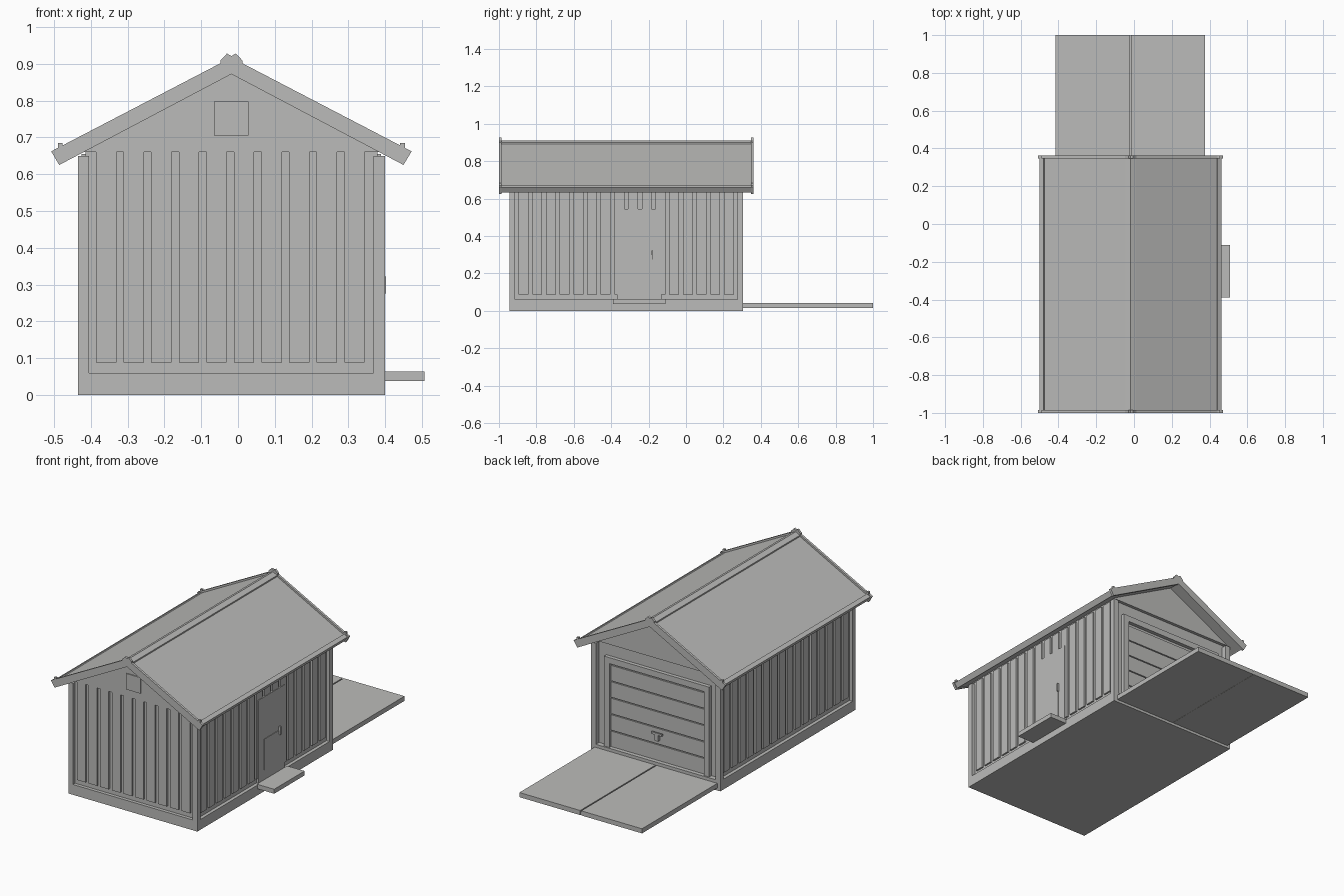
import bpy, bmesh

if "Cube" in bpy.data.objects:
    bpy.data.objects.remove(bpy.data.objects["Cube"])

CX = -0.018               # centre line of the building
HW = 0.417                # half width of the foundation
Y0, Y1 = -0.945, 0.305    # front and back of the foundation

grey = bpy.data.materials.new("plain grey")
grey.diffuse_color = (0.5, 0.5, 0.49, 1)
grey.use_nodes = True
grey.node_tree.nodes["Principled BSDF"].inputs["Base Color"].default_value = grey.diffuse_color


def finish(name, bm):
    bmesh.ops.recalc_face_normals(bm, faces=bm.faces)
    me = bpy.data.meshes.new(name)
    bm.to_mesh(me)
    bm.free()
    me.materials.append(grey)
    ob = bpy.data.objects.new(name, me)
    bpy.context.collection.objects.link(ob)
    return ob


def add_prism(bm, pts, y0, y1):
    """Extrude an x-z outline along y."""
    face = bm.faces.new([bm.verts.new((x, y0, z)) for x, z in pts])
    ext = bmesh.ops.extrude_face_region(bm, geom=[face], use_keep_orig=True)
    verts = [v for v in ext["geom"] if isinstance(v, bmesh.types.BMVert)]
    bmesh.ops.translate(bm, vec=(0, y1 - y0, 0), verts=verts)


def add_box(bm, x0, x1, y0, y1, z0, z1):
    add_prism(bm, [(x0, z0), (x1, z0), (x1, z1), (x0, z1)], y0, y1)


def boxes(name, *dims):
    bm = bmesh.new()
    for d in dims:
        add_box(bm, *d)
    return finish(name, bm)


def gabled(name, half, y0, y1):
    """Mirrored prism(s) from (distance from centre line, z) outlines."""
    bm = bmesh.new()
    for s in (-1, 1):
        for pts in half:
            add_prism(bm, [(CX + s * d, z) for d, z in pts], y0, y1)
    return finish(name, bm)


# foundation and recessed wall core
boxes("foundation", (CX - HW, CX + HW, Y0, Y1, 0, 0.06))
core = bmesh.new()
add_prism(core, [(CX - 0.397, 0.05), (CX + 0.397, 0.05), (CX + 0.397, 0.67),
                 (CX, 0.88), (CX - 0.397, 0.67)], Y0 + 0.02, Y1 - 0.03)
finish("wall_core", core)

# corner posts
boxes("corner_posts", *[(min(a, b), max(a, b), y, y + 0.03, 0.06, 0.65)
                        for a, b in ((CX - HW, CX - HW + 0.03), (CX + HW, CX + HW - 0.03))
                        for y in (Y0, Y1 - 0.03)])

# plain gables, flush with the boards
for name, y0, y1 in (("front_gable", Y0 + 0.01, Y0 + 0.04), ("back_gable", Y1 - 0.05, Y1 - 0.012)):
    gabled(name, [[(0, 0.66), (0.4, 0.66), (0.4, 0.668), (0, 0.88)]], y0, y1)

# front wall boards with grooves between
boxes("front_boards", *[(-0.386 + i * 0.075, -0.331 + i * 0.075, Y0 + 0.01, Y0 + 0.03, 0.088, 0.665)
                        for i in range(10)])

# side wall boards, skipping the door on the right
DY0, DY1 = -0.37, -0.13
left, right = [], []
for i in range(16):
    a = Y0 + 0.05 + i * 0.0732
    b = a + 0.053
    left.append((CX - 0.407, CX - 0.39, a, b, 0.088, 0.655))
    x = (CX + 0.39, CX + 0.407)
    if b <= DY0 or a >= DY1:
        right.append((*x, a, b, 0.088, 0.655))
    else:
        right.append((*x, a, b, 0.545, 0.655))
        if a < DY0:
            right.append((*x, a, DY0, 0.088, 0.545))
        if b > DY1:
            right.append((*x, DY1, b, 0.088, 0.545))
boxes("left_boards", *left)
boxes("right_boards", *right)

# side door with lower panel, handle and step
boxes("side_door", (CX + 0.39, CX + 0.410, DY0, DY1, 0.06, 0.545))
boxes("side_door_panel", (CX + 0.40, CX + 0.413, -0.32, -0.18, 0.12, 0.3))
boxes("side_door_handle", (CX + 0.405, 0.403, -0.185, -0.176, 0.275, 0.322))
boxes("side_step", (0.395, 0.507, -0.39, -0.11, 0.038, 0.064))

# gable vent
boxes("gable_vent", (-0.065, 0.028, Y0 + 0.004, Y0 + 0.02, 0.705, 0.798))

# garage door: frame, panels and T handle
FO, FI = 0.34, 0.305
boxes("garage_door_frame",
      (CX - FO, CX - FI, Y1 - 0.04, Y1 - 0.008, 0.06, 0.585),
      (CX + FI, CX + FO, Y1 - 0.04, Y1 - 0.008, 0.06, 0.585),
      (CX - FI, CX + FI, Y1 - 0.04, Y1 - 0.008, 0.55, 0.585))
boxes("garage_door_panels", *[(CX - FI, CX + FI, Y1 - 0.04, Y1 - 0.024, 0.06 + i * 0.096, 0.15 + i * 0.096)
                              for i in range(5)])
boxes("garage_door_handle",
      (CX - 0.035, CX + 0.035, Y1 - 0.015, Y1 - 0.005, 0.215, 0.227),
      (CX - 0.01, CX + 0.01, Y1 - 0.025, Y1 - 0.005, 0.18, 0.215))

# roof slabs, ridge cap and eave trims
RY0, RY1 = -1.0, 0.362
gabled("roof_slabs", [[(0, 0.906), (0.478, 0.656), (0.462, 0.634), (0, 0.876)]], RY0 + 0.006, RY1 - 0.006)
gabled("ridge_cap", [[(0, 0.912), (0.028, 0.899), (0.028, 0.885), (0, 0.89)]], RY0 + 0.008, RY1 - 0.008)
gabled("eave_trims", [[(0.46, 0.672), (0.482, 0.66), (0.464, 0.632), (0.442, 0.648)]], RY0 + 0.008, RY1 - 0.008)

# verge boards with small raised ends at ridge and eaves
for name, y in (("front_verge_boards", RY0), ("back_verge_boards", RY1 - 0.014)):
    gabled(name, [[(0, 0.917), (0.49, 0.662), (0.468, 0.625), (0, 0.872)],
                  [(0, 0.921), (0.012, 0.928), (0.03, 0.909), (0.03, 0.89), (0, 0.89)],
                  [(0.459, 0.685), (0.472, 0.685), (0.472, 0.66), (0.459, 0.66)]], y, y + 0.014)

# driveway in two slabs with a narrow gap
boxes("driveway", (-0.416, -0.0235, Y1, 1.0, 0.015, 0.042), (-0.0165, 0.376, Y1, 1.0, 0.015, 0.042),
      (-0.03, -0.01, Y1, 0.999, 0.016, 0.034))
